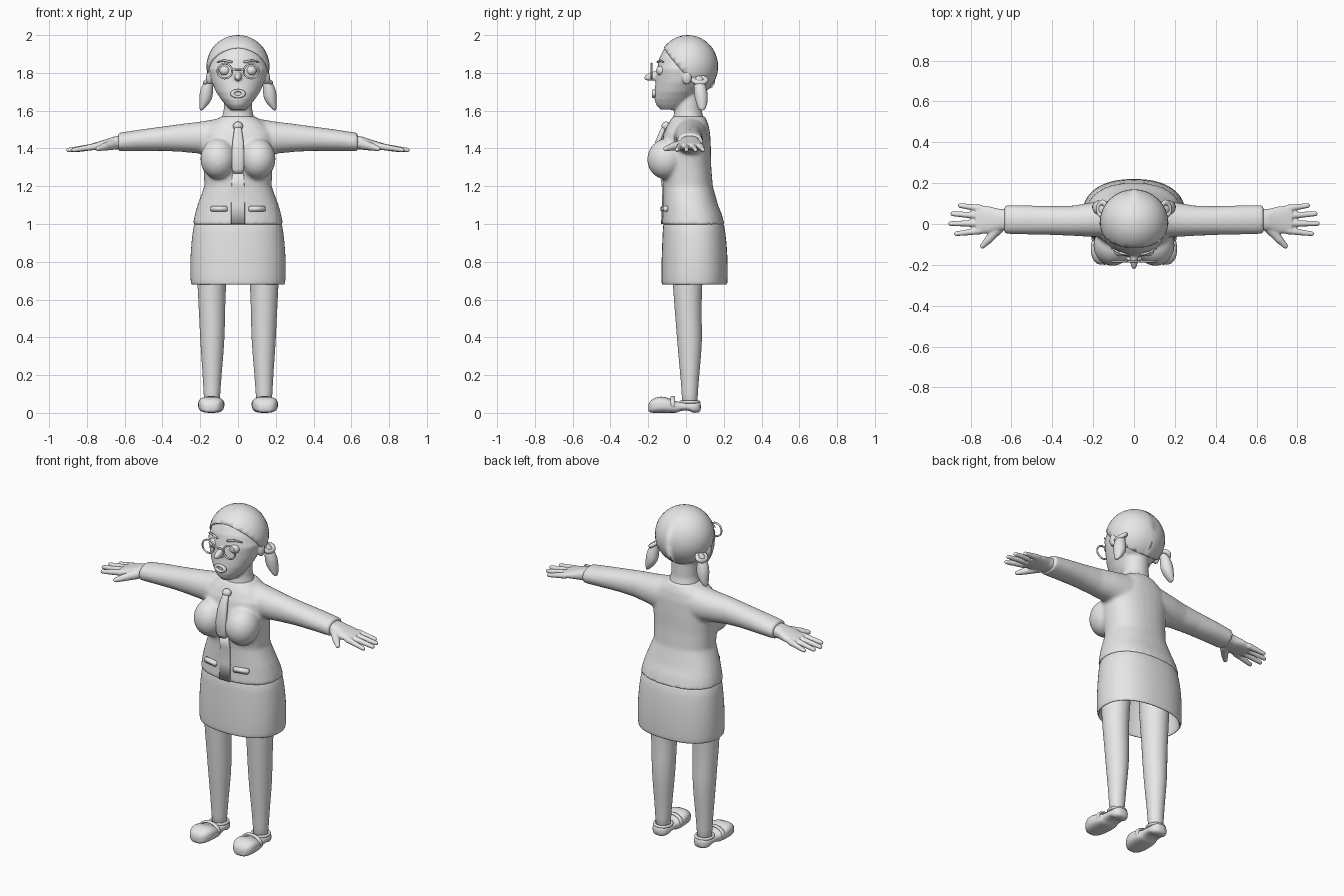
import bpy, bmesh, math
from mathutils import Vector, Matrix

if "Cube" in bpy.data.objects:
    bpy.data.objects.remove(bpy.data.objects["Cube"])

gray = bpy.data.materials.new("plain_gray")
gray.diffuse_color = (0.8, 0.8, 0.8, 1)
gray.use_nodes = True
gray.node_tree.nodes["Principled BSDF"].inputs["Base Color"].default_value = gray.diffuse_color


def loft(bm, axis, rings, p=2.0, n=32):
    """Closed skin over rings (t, c1, c2, r1, r2) stacked along an axis."""
    loops = []
    for t, c1, c2, r1, r2 in rings:
        loop = []
        for i in range(n):
            a = 2 * math.pi * i / n
            c, s = math.cos(a), math.sin(a)
            u = c1 + r1 * math.copysign(abs(c) ** (2 / p), c)
            v = c2 + r2 * math.copysign(abs(s) ** (2 / p), s)
            co = {'x': (t, u, v), 'y': (u, t, v), 'z': (u, v, t)}[axis]
            loop.append(bm.verts.new(co))
        loops.append(loop)
    faces = [bm.faces.new(loops[0]), bm.faces.new(loops[-1])]
    for a, b in zip(loops, loops[1:]):
        for i in range(n):
            j = (i + 1) % n
            faces.append(bm.faces.new((a[i], a[j], b[j], b[i])))
    bmesh.ops.recalc_face_normals(bm, faces=faces)


def span(rings):
    """Convert (z, half width, front y, back y) to z rings centred on x = 0."""
    return [(z, 0, (f + b) / 2, w, (b - f) / 2) for z, w, f, b in rings]


def ball(bm, c, r, tilt=0):
    m = Matrix.Translation(c) @ Matrix.Rotation(tilt, 4, 'X') @ Matrix.Diagonal((*r, 1))
    bmesh.ops.create_uvsphere(bm, u_segments=32, v_segments=20, radius=1, matrix=m)


def rod(bm, a, b, r1, r2):
    """Tapered finger-like rod with round ends."""
    a, b = Vector(a), Vector(b)
    d = b - a
    m = Matrix.Translation((a + b) / 2) @ d.to_track_quat('Z', 'Y').to_matrix().to_4x4()
    bmesh.ops.create_cone(bm, cap_ends=True, segments=14, radius1=r1, radius2=r2,
                          depth=d.length, matrix=m)
    ball(bm, a, (r1,) * 3)
    ball(bm, b, (r2,) * 3)


def finish(name, bm, voxel=0, relax=0, subsurf=0, mirror=False, solid=0):
    me = bpy.data.meshes.new(name)
    for f in bm.faces:
        f.smooth = True
    bm.to_mesh(me)
    bm.free()
    me.materials.append(gray)
    ob = bpy.data.objects.new(name, me)
    bpy.context.collection.objects.link(ob)
    if voxel:
        m = ob.modifiers.new("fuse", 'REMESH')
        m.mode, m.voxel_size, m.use_smooth_shade = 'VOXEL', voxel, True
    if relax:
        m = ob.modifiers.new("relax", 'SMOOTH')
        m.factor, m.iterations = 0.5, relax
    if subsurf:
        m = ob.modifiers.new("round", 'SUBSURF')
        m.levels = m.render_levels = subsurf
    if solid:
        m = ob.modifiers.new("thickness", 'SOLIDIFY')
        m.thickness, m.offset = solid, -1
    if mirror:
        ob.modifiers.new("mirror", 'MIRROR')
    return ob


def ring(name, loc, major, minor, scale=(1, 1, 1), rot=(math.pi / 2, 0, 0), mirror=False):
    bpy.ops.mesh.primitive_torus_add(major_segments=32, minor_segments=10,
                                     major_radius=major, minor_radius=minor)
    ob = bpy.context.object
    ob.name = name
    me = ob.data
    me.transform(Matrix.Translation(loc) @ Matrix.Diagonal((*scale, 1))
                 @ Matrix.Rotation(rot[0], 4, 'X') @ Matrix.Rotation(rot[1], 4, 'Y'))
    me.materials.append(gray)
    for f in me.polygons:
        f.use_smooth = True
    if mirror:
        ob.modifiers.new("mirror", 'MIRROR')


# Jacket: torso, bust and sleeves fused together
bm = bmesh.new()
loft(bm, 'z', span([(.995, .24, -.128, .205), (1.05, .229, -.124, .19), (1.1, .215, -.122, .17),
                    (1.2, .178, -.122, .142), (1.3, .183, -.132, .134), (1.4, .193, -.135, .132),
                    (1.48, .19, -.118, .128), (1.53, .15, -.095, .118), (1.57, .09, -.07, .1)]), 2.3)
for s in (1, -1):
    ball(bm, (s * .105, -.105, 1.345), (.094, .1, .108), -.2)
    loft(bm, 'x', [(s * x, y, (t + b) / 2, ry, (t - b) / 2) for x, y, ry, t, b in (
        (.05, .025, .09, 1.56, 1.35), (.12, .025, .09, 1.555, 1.355), (.2, .022, .085, 1.542, 1.372),
        (.3, .016, .074, 1.53, 1.382), (.4, .017, .071, 1.516, 1.387), (.52, .02, .071, 1.5, 1.386),
        (.635, .021, .07, 1.482, 1.384))], 2.1)
finish("jacket", bm, voxel=.01, relax=7)

# Skirt, hollow below
bm = bmesh.new()
loft(bm, 'z', span([(1.04, .222, -.115, .187), (1, .235, -.122, .203), (.9, .249, -.127, .217),
                    (.78, .255, -.131, .222), (.7, .252, -.131, .221), (.682, .25, -.13, .22),
                    (.678, .243, -.123, .212), (.685, .236, -.115, .204), (.8, .236, -.113, .203),
                    (.96, .215, -.1, .18)]), 2.3)
finish("skirt", bm, subsurf=1)

# Legs
bm = bmesh.new()
loft(bm, 'z', [(.03, .138, .02, .04, .042), (.1, .138, .02, .044, .042), (.2, .137, .02, .05, .05),
               (.32, .136, .02, .06, .062), (.42, .136, .018, .066, .068), (.5, .137, .013, .068, .069),
               (.67, .14, .007, .075, .077), (.85, .135, .01, .085, .09), (.98, .13, .02, .08, .09)])
finish("leg", bm, subsurf=1, mirror=True)

# Shoes with a raised arch, and straps
bm = bmesh.new()
loft(bm, 'y', [(y, x, (t + b) / 2, w, (t - b) / 2) for y, x, w, t, b in (
    (-.2, .145, .025, .045, .008), (-.188, .145, .05, .068, 0), (-.15, .144, .068, .088, 0),
    (-.11, .142, .07, .086, 0), (-.07, .14, .065, .068, 0), (-.045, .139, .058, .06, 0),
    (-.035, .139, .055, .058, .012), (.02, .138, .052, .056, .014), (.03, .138, .052, .058, 0),
    (.06, .138, .047, .062, 0), (.08, .138, .025, .058, .006))], 2.8)
finish("shoe", bm, subsurf=1, mirror=True)
ring("shoe_strap", (.14, -.07, .045), .06, .009, scale=(1, 1.5, .65), mirror=True)
ring("shoe_collar", (.138, .02, .058), .048, .008, rot=(0, 0, 0), mirror=True)

# Hands: palm, four fingers and thumb
bm = bmesh.new()
loft(bm, 'x', [(.6, .021, 1.432, .05, .04), (.66, .02, 1.428, .054, .034),
               (.71, .02, 1.419, .066, .026), (.775, .022, 1.408, .07, .018)], 2.4)
for y0, y1, x1 in ((.077, .09, .85), (.04, .05, .888), (.003, .002, .898), (-.033, -.048, .87)):
    rod(bm, (.755, y0, 1.41), (x1, y1, 1.392), .018, .012)
rod(bm, (.665, -.02, 1.42), (.71, -.075, 1.408), .028, .02)
rod(bm, (.71, -.075, 1.408), (.742, -.108, 1.398), .02, .013)
finish("hand", bm, voxel=.005, relax=3, mirror=True)

# Head with jaw, nose, ears and neck
bm = bmesh.new()
ball(bm, (0, .01, 1.833), (.158, .152, .158))
loft(bm, 'z', span([(1.605, .04, -.135, -.02), (1.63, .066, -.158, .02), (1.66, .09, -.167, .04),
                    (1.7, .117, -.167, .07), (1.75, .14, -.161, .1), (1.82, .155, -.154, .1),
                    (1.88, .135, -.14, .09), (1.93, .1, -.115, .07)]))
loft(bm, 'z', span([(1.5, .095, -.07, .1), (1.56, .086, -.068, .094), (1.6, .076, -.062, .083),
                    (1.66, .074, -.058, .082), (1.75, .074, -.05, .08)]))
ball(bm, (0, -.165, 1.785), (.02, .06, .024), .25)
for s in (1, -1):
    ball(bm, (s * .153, .005, 1.775), (.016, .025, .038))
finish("head", bm, voxel=.007, relax=3)

# Parted hair cap, one half cut from a sphere then mirrored
bm = bmesh.new()
ball(bm, (0, .01, 1.834), (.167, .16, .166))
bmesh.ops.bisect_plane(bm, geom=bm.verts[:] + bm.edges[:] + bm.faces[:],
                       plane_co=(0, 0, 0), plane_no=(-1, 0, 0), clear_outer=True)
part, temple, nape = Vector((0, -.12, 1.94)), Vector((.155, -.06, 1.855)), Vector((.13, .07, 1.71))
cut = (temple - part).cross(nape - part).normalized()
if cut.dot(Vector((.05, .1, 1.95)) - part) > 0:
    cut = -cut
bmesh.ops.bisect_plane(bm, geom=bm.verts[:] + bm.edges[:] + bm.faces[:],
                       plane_co=part, plane_no=cut, clear_outer=True)
finish("hair", bm, solid=.014, mirror=True)

# Pigtails and their ties
bm = bmesh.new()
loft(bm, 'z', [(1.6, .196, .085, .006, .012), (1.62, .186, .085, .019, .024),
               (1.66, .17, .082, .035, .035), (1.7, .168, .078, .036, .036),
               (1.74, .16, .073, .028, .03), (1.77, .15, .07, .018, .022), (1.79, .13, .065, .012, .015)])
finish("pigtail", bm, subsurf=1, mirror=True)
ring("hair_tie", (.155, .073, 1.762), .029, .013, scale=(.8, 1.1, 1), rot=(0, .5, 0), mirror=True)

# Eyes and brows
bm = bmesh.new()
ball(bm, (.07, -.131, 1.812), (.028, .027, .026))
finish("eye", bm, mirror=True)
bm = bmesh.new()
rod(bm, (.035, -.15, 1.858), (.075, -.139, 1.866), .006, .006)
rod(bm, (.075, -.139, 1.866), (.11, -.12, 1.857), .006, .003)
finish("eyebrow", bm, mirror=True)

# Round glasses and lips
ring("glasses_rim", (.07, -.183, 1.81), .039, .005, mirror=True)
bm = bmesh.new()
rod(bm, (-.033, -.183, 1.818), (.033, -.183, 1.818), .005, .005)
finish("glasses_bridge", bm)
ring("lips", (0, -.169, 1.69), .026, .011, scale=(1.1, 1, .65))

# Necktie and knot
bm = bmesh.new()
loft(bm, 'z', [(1.268, 0, -.15, .024, .014), (1.29, 0, -.155, .033, .016), (1.36, 0, -.16, .034, .016),
               (1.44, 0, -.146, .029, .015), (1.5, 0, -.122, .02, .014), (1.52, 0, -.11, .015, .012)], 2.6)
ball(bm, (0, -.105, 1.518), (.026, .024, .024))
finish("necktie", bm)

# Jacket front placket and pocket flaps
bm = bmesh.new()
loft(bm, 'z', [(1.0, 0, -.126, .036, .006), (1.1, 0, -.121, .036, .006),
               (1.2, 0, -.122, .034, .006), (1.27, 0, -.133, .03, .006)], 6)
finish("jacket_placket", bm)
bm = bmesh.new()
bmesh.ops.create_cube(bm, size=1, matrix=Matrix.Translation((.1, -.112, 1.08))
                      @ Matrix.Rotation(.2, 4, 'Z') @ Matrix.Diagonal((.09, .03, .03, 1)))
bmesh.ops.bevel(bm, geom=bm.edges[:], offset=.005, segments=2, affect='EDGES')
finish("pocket_flap", bm, mirror=True)
